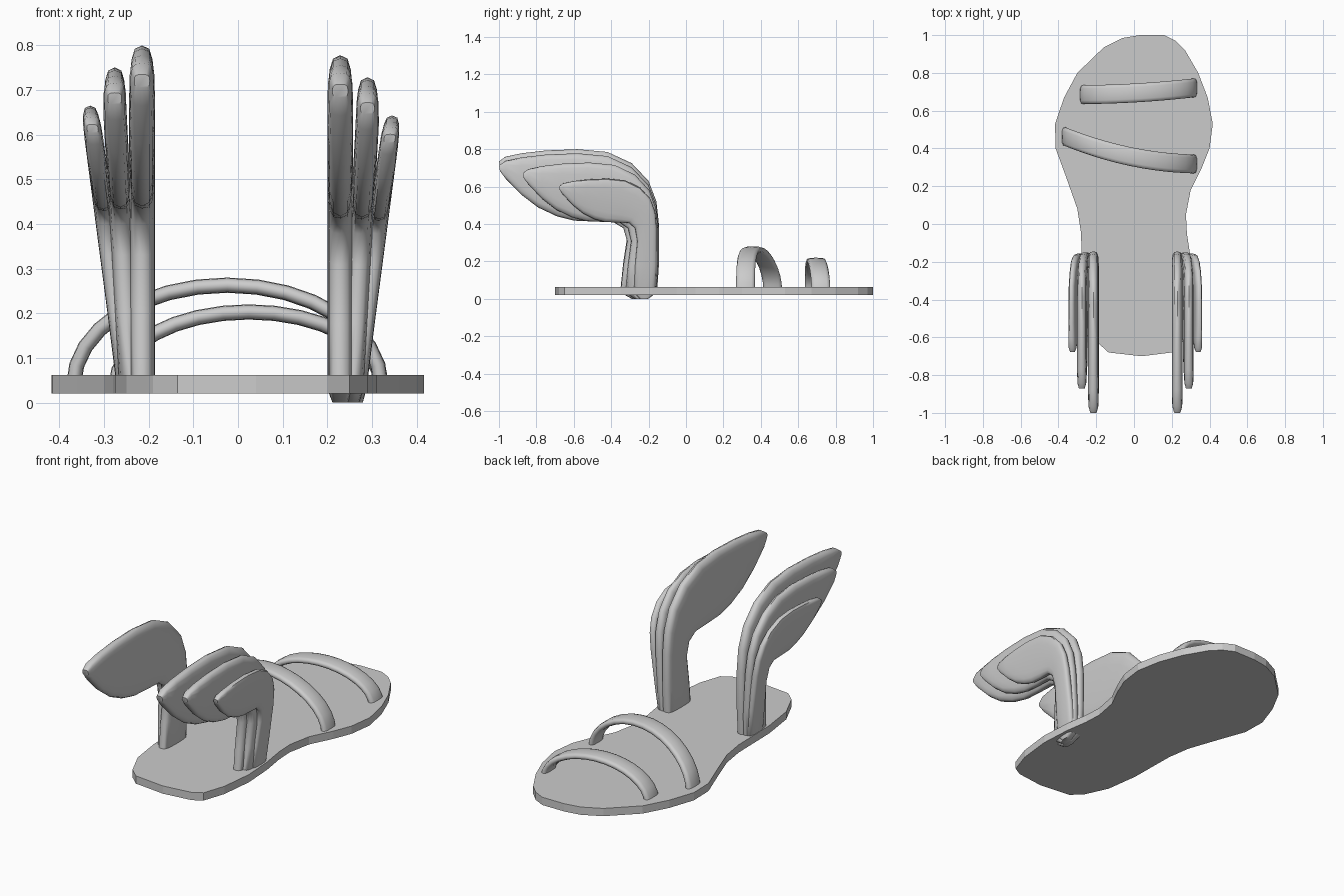
import bpy, bmesh, math
from mathutils import Vector

if "Cube" in bpy.data.objects:
    bpy.data.objects.remove(bpy.data.objects["Cube"])


def finish(name, bm, smooth):
    bmesh.ops.recalc_face_normals(bm, faces=bm.faces)
    me = bpy.data.meshes.new(name)
    bm.to_mesh(me)
    bm.free()
    ob = bpy.data.objects.new(name, me)
    bpy.context.collection.objects.link(ob)
    if smooth:
        bpy.ops.object.select_all(action='DESELECT')
        bpy.context.view_layer.objects.active = ob
        ob.select_set(True)
        bpy.ops.object.shade_smooth_by_angle(angle=math.radians(50))
    return ob


def loft(name, rings):
    """Skin a list of closed rings and cap both ends."""
    bm = bmesh.new()
    vs = [[bm.verts.new(p) for p in r] for r in rings]
    n = len(vs[0])
    for a, b in zip(vs, vs[1:]):
        for i in range(n):
            j = (i + 1) % n
            bm.faces.new((a[i], a[j], b[j], b[i]))
    bm.faces.new(vs[0])
    bm.faces.new(vs[-1])
    return finish(name, bm, True)


def section(n, p):
    """Rounded-box unit section."""
    pw = lambda v: math.copysign(abs(v) ** p, v)
    return [(pw(math.cos(2 * math.pi * i / n)), pw(math.sin(2 * math.pi * i / n)))
            for i in range(n)]


# Sole: flat faceted plate
outline = [(.03, 1), (.16, 1), (.22, .97), (.27, .92), (.34, .80), (.39, .67), (.417, .53),
           (.40, .40), (.36, .30), (.30, .18), (.275, .05), (.28, -.05), (.30, -.18),
           (.31, -.35), (.29, -.53), (.25, -.65), (.20, -.68), (.04, -.70), (-.135, -.68),
           (-.19, -.63), (-.25, -.50), (-.275, -.32), (-.28, -.05), (-.30, .08), (-.36, .25),
           (-.415, .40), (-.418, .53), (-.37, .67), (-.30, .80), (-.16, .935), (-.06, .985)]
bm = bmesh.new()
face = bm.faces.new([bm.verts.new((x, y, .02)) for x, y in outline])
ext = bmesh.ops.extrude_face_region(bm, geom=[face])
bmesh.ops.translate(bm, vec=(0, 0, .042),
                    verts=[v for v in ext['geom'] if isinstance(v, bmesh.types.BMVert)])
finish("sole", bm, False)


# Straps: elliptical arches over the toes
def strap(name, cx, a, h, ys):
    rings = []
    for k in range(17):
        t = math.pi * (1 - k / 16)
        u, s = math.cos(t), math.sin(t)
        y = ys[0] + ys[1] * u + ys[2] * u * u
        nrm = Vector((u * h, 0, s * a)).normalized()
        mid = Vector((cx + (a - .014) * u, y, .04 + (h - .017) * s))
        rings.append([mid + Vector((0, c * .05, 0)) + nrm * d * .017
                      for c, d in section(12, .65)])
    return loft(name, rings)


strap("instep_strap", -.024, .358, .24, (.358, -.073, .033))
strap("toe_strap", .024, .311, .18, (.695, .018, .008))

# Feathers: front and back edge (y, z, y, z) from the root to the tip
edges = [(-.22, .022, -.29, .022), (-.155, .05, -.35, .055), (-.145, .2, -.335, .2),
         (-.145, .4, -.315, .33), (-.158, .52, -.335, .40), (-.2, .63, -.39, .433),
         (-.29, .725, -.49, .435), (-.42, .785, -.6, .44), (-.58, .8, -.69, .463),
         (-.75, .793, -.79, .51), (-.88, .778, -.88, .578), (-.965, .76, -.965, .665),
         (-1, .735, -.995, .705)]


def feather(name, k, kz, half, x0, x1, side):
    def warp(y, z):
        return Vector((0, -.145 - (1 - k) * .03 + (y + .145) * k,
                       z if z < .42 else .42 + (z - .42) * kz))
    rings = []
    last = len(edges) - 1
    for i, (ya, za, yb, zb) in enumerate(edges):
        f, b = warp(ya, za), warp(yb, zb)
        mid, arm = (f + b) / 2, (f - b) / 2
        th = half * (.6 if i in (0, last) else .9 if i == last - 1 else 1)
        ring = []
        for c, s in section(16, .6):
            p = mid + arm * c
            lean = min(max((p.z - .06) / .54, 0), 1.1)
            p.x = x0 + (x1 - x0) * lean + th * s
            if side > 0:
                p.x = .014 - p.x
                p.z -= .022
            ring.append(p)
        rings.append(ring)
    return loft(name, rings)


# Wings: three stacked feathers on each side of the heel
for side, label in ((-1, "left"), (1, "right")):
    feather(label + "_long_feather", 1, 1, .029, -.215, -.215, side)
    feather(label + "_middle_feather", .845, .87, .026, -.242, -.273, side)
    feather(label + "_short_feather", .61, .645, .021, -.253, -.324, side)
